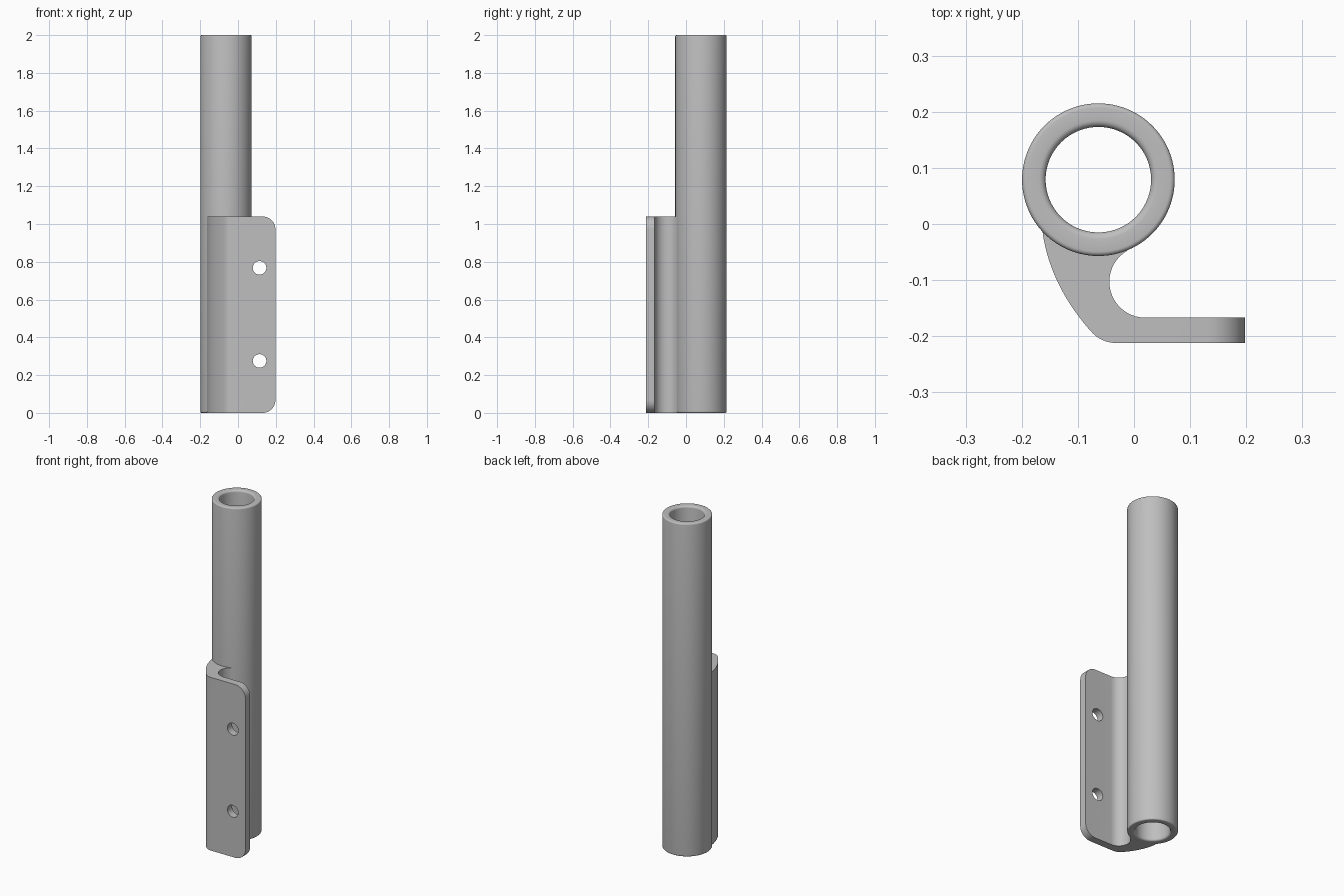
import bpy, bmesh, math
from mathutils import Vector, Matrix

if "Cube" in bpy.data.objects:
    bpy.data.objects.remove(bpy.data.objects["Cube"])

CX, CY = -0.0635, 0.079        # tube axis
R_OUT, R_IN, HEIGHT = 0.136, 0.094, 2.0
BRACKET_H, END_X = 1.04, 0.198

grey = bpy.data.materials.new("plain grey")
grey.diffuse_color = (0.52, 0.52, 0.52, 1)
grey.use_nodes = True
grey.node_tree.nodes["Principled BSDF"].inputs["Base Color"].default_value = grey.diffuse_color


def make_object(name, bm):
    bmesh.ops.recalc_face_normals(bm, faces=bm.faces)
    mesh = bpy.data.meshes.new(name)
    bm.to_mesh(mesh)
    bm.free()
    mesh.materials.append(grey)
    obj = bpy.data.objects.new(name, mesh)
    bpy.context.collection.objects.link(obj)
    return obj


def smooth(obj, angle=30):
    bpy.ops.object.select_all(action='DESELECT')
    obj.select_set(True)
    bpy.context.view_layer.objects.active = obj
    bpy.ops.object.shade_smooth_by_angle(angle=math.radians(angle))


def arc(cx, cy, r, a0, a1, n):
    return [(cx + r * math.cos(math.radians(a0 + (a1 - a0) * i / n)),
             cy + r * math.sin(math.radians(a0 + (a1 - a0) * i / n))) for i in range(n + 1)]


def curve(a, b, c, n):
    a, b, c = Vector(a), Vector(b), Vector(c)
    return [tuple(a * (1 - t) ** 2 + b * 2 * t * (1 - t) + c * t * t)
            for t in (i / n for i in range(n + 1))]


# Tube: lathed wall section with softly rounded rims
fo, fi = 0.008, 0.012
section = (arc(R_OUT - fo, fo, fo, -90, 0, 5) + arc(R_OUT - fo, HEIGHT - fo, fo, 0, 90, 5)
           + arc(R_IN + fi, HEIGHT - fi, fi, 90, 180, 5) + arc(R_IN + fi, fi, fi, 180, 270, 5))
bm = bmesh.new()
SEG = 96
rings = []
for s in range(SEG):
    a = 2 * math.pi * s / SEG
    rings.append([bm.verts.new((CX + r * math.cos(a), CY + r * math.sin(a), z)) for r, z in section])
for s in range(SEG):
    p, q = rings[s], rings[(s + 1) % SEG]
    for i in range(len(section)):
        j = (i + 1) % len(section)
        bm.faces.new((p[i], q[i], q[j], p[j]))
tube = make_object("tube", bm)
smooth(tube, 40)

# Bracket: curved web running from the tube wall into a flat mounting flange
outline = (curve((-0.163, -0.014), (-0.150, -0.108), (-0.078, -0.190), 14)
           + curve((-0.078, -0.190), (-0.059, -0.212), (-0.031, -0.212), 8)[1:]
           + [(END_X, -0.212), (END_X, -0.167)]
           + arc(0.020, -0.103, 0.064, 270, 120, 20)
           + arc(CX, CY, R_OUT - 0.008, 292, 224, 12))
bm = bmesh.new()
low = [bm.verts.new((x, y, 0)) for x, y in outline]
base = bm.faces.new(low)
ext = bmesh.ops.extrude_face_region(bm, geom=[base])
bmesh.ops.translate(bm, vec=(0, 0, BRACKET_H),
                    verts=[v for v in ext["geom"] if isinstance(v, bmesh.types.BMVert)])
# Round the two free corners of the flange
corners = [e for e in bm.edges
           if all(abs(v.co.x - END_X) < 1e-5 for v in e.verts)
           and abs(e.verts[0].co.z - e.verts[1].co.z) < 1e-5]
bmesh.ops.bevel(bm, geom=corners, offset=0.068, offset_type='OFFSET', segments=10,
                profile=0.5, affect='EDGES')
bracket = make_object("mounting_bracket", bm)

# Two screw holes through the flange
bm = bmesh.new()
for z in (0.275, 0.768):
    bmesh.ops.create_cone(bm, cap_ends=True, segments=40, radius1=0.036, radius2=0.036, depth=0.12,
                          matrix=Matrix.Translation((0.114, -0.19, z)) @ Matrix.Rotation(math.pi / 2, 4, 'X'))
cutter = make_object("hole_cutter", bm)
cutter.hide_render = True
mod = bracket.modifiers.new("holes", 'BOOLEAN')
mod.operation, mod.solver, mod.object = 'DIFFERENCE', 'EXACT', cutter
bpy.context.view_layer.objects.active = bracket
bpy.ops.object.modifier_apply(modifier="holes")
bpy.data.objects.remove(cutter)
smooth(bracket)
